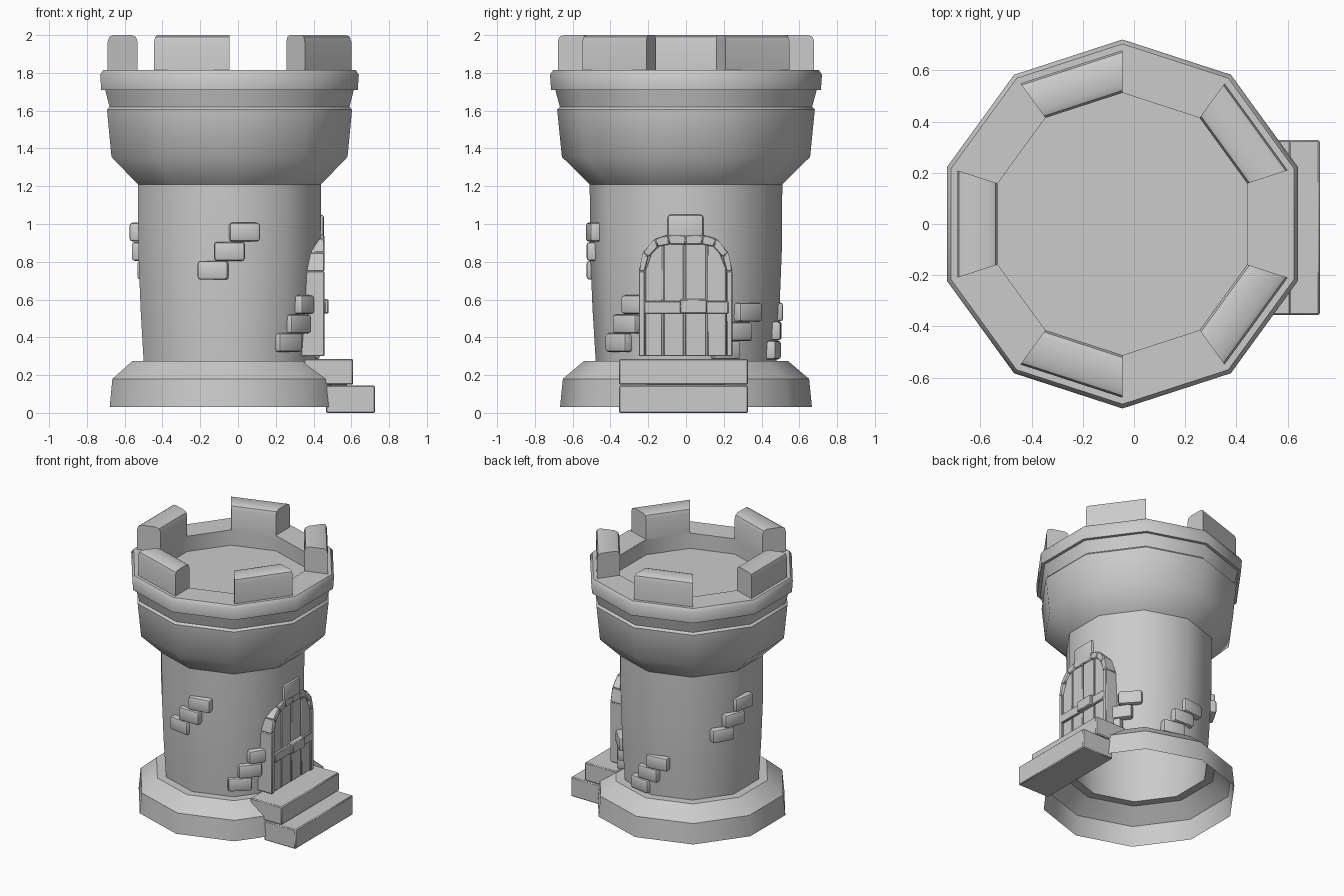
import bpy, bmesh
from math import sin, cos, radians, pi
from mathutils import Matrix, Vector

if "Cube" in bpy.data.objects:
    bpy.data.objects.remove(bpy.data.objects["Cube"])

CX = -0.045            # tower axis
SIDES = 10


def finish(bm, name, bevel=0.0, seg=1, angle=40):
    bmesh.ops.recalc_face_normals(bm, faces=bm.faces)
    if bevel:
        bmesh.ops.bevel(bm, geom=bm.edges[:], offset=bevel, segments=seg,
                        affect='EDGES', profile=0.5, clamp_overlap=True)
    me = bpy.data.meshes.new(name)
    bm.to_mesh(me)
    bm.free()
    ob = bpy.data.objects.new(name, me)
    bpy.context.collection.objects.link(ob)
    bpy.ops.object.select_all(action='DESELECT')
    ob.select_set(True)
    bpy.context.view_layer.objects.active = ob
    bpy.ops.object.shade_smooth_by_angle(angle=radians(angle))
    return ob


def polar(r, a, z):
    return Vector((CX + r * cos(a), r * sin(a), z))


def box(name, x, y, z, bevel=0.006, seg=1):
    bm = bmesh.new()
    bmesh.ops.create_cube(bm, size=1)
    for v in bm.verts:
        v.co = Vector([(lo + hi) / 2 + c * (hi - lo)
                       for c, (lo, hi) in zip(v.co, (x, y, z))])
    return finish(bm, name, bevel, seg)


def prism(name, pts, x0, x1, bevel=0.005):
    """Outline in (y, z) extruded along x."""
    bm = bmesh.new()
    f = bm.faces.new([bm.verts.new((x0, y, z)) for y, z in pts])
    ext = bmesh.ops.extrude_face_region(bm, geom=[f])
    for v in ext['geom']:
        if isinstance(v, bmesh.types.BMVert):
            v.co.x = x1
    return finish(bm, name, bevel)


# Tower shell: ten-sided lathe, open underneath, capped by the sunken floor
profile = [(.667, .03), (.652, .18), (.54, .275), (.478, .275), (.495, .55),
           (.507, .85), (.51, 1.21), (.657, 1.355), (.682, 1.605), (.668, 1.62),
           (.692, 1.71), (.714, 1.71), (.72, 1.79), (.703, 1.815),
           (.512, 1.815), (.512, 1.70)]
bm = bmesh.new()
rings = [[bm.verts.new(polar(r, pi / 2 + k * 2 * pi / SIDES, z)) for k in range(SIDES)]
         for r, z in profile]
for a, b in zip(rings, rings[1:]):
    for k in range(SIDES):
        n = (k + 1) % SIDES
        bm.faces.new((a[k], a[n], b[n], b[k]))
bm.faces.new(rings[-1])
finish(bm, "tower_shell")

# Battlements: rounded section swept across every second side
section = [(.512, 1.80), (.512, 1.965), (.521, 1.99), (.545, 2.0),
           (.65, 2.0), (.67, 1.99), (.678, 1.965), (.678, 1.80)]
for k in range(5):
    mid = radians(36 + 72 * k)
    bm = bmesh.new()
    ends = [[bm.verts.new(polar(r, mid + s * radians(18), z)) for r, z in section]
            for s in (-1, 1)]
    for i in range(len(section)):
        j = (i + 1) % len(section)
        bm.faces.new((ends[0][i], ends[0][j], ends[1][j], ends[1][i]))
    bm.faces.new(ends[0])
    bm.faces.new(ends[1])
    finish(bm, f"battlement_{k}")

# Wall bricks: staircase groups of (azimuth, height)
groups = {
    "front": [(-100, .755), (-90, .855), (-81, .957)],
    "left": [(150, .755), (160, .855), (169, .957)],
    "back": [(79, .333), (88, .435), (97, .535)],
    "door_left": [(-49, .372), (-41, .47), (-33, .573)],
    "door_right": [(26, .333), (35, .43), (43, .533)],
}
for name, bricks in groups.items():
    for i, (az, z) in enumerate(bricks):
        r = .478 + .03 * min((z - .275) / .55, 1) + .018
        ob = box(f"brick_{name}_{i}", (-.08, 0), (-.082, .082), (-.05, .05), .016, 2)
        a = radians(az)
        ob.data.transform(Matrix.Translation(polar(r, a, z)) @ Matrix.Rotation(a, 4, 'Z'))

# Steps
box("lower_step", (.465, .725), (-.355, .328), (0, .145))
box("upper_step", (.35, .61), (-.355, .328), (.15, .285))

# Door frame: arch stones between outer and inner outlines, mirrored
outer = [(.248, .30), (.248, .75), (.226, .85), (.165, .92), (.095, .942), (0, .942)]
inner = [(.216, .30), (.216, .75), (.196, .825), (.146, .88), (.085, .892), (0, .892)]
for side in (-1, 1):
    for i in range(len(outer) - 1):
        quad = [outer[i], outer[i + 1], inner[i + 1], inner[i]]
        prism(f"door_frame_{side}_{i}", [(side * y - .002, z) for y, z in quad], .335, .457)
box("keystone", (.36, .455), (-.097, .092), (.89, 1.05), .016, 2)


# Door planks, tops following the arch
def arch_z(y):
    y = min(abs(y), .216)
    for (y0, z0), (y1, z1) in zip(inner[1:], inner[2:]):
        if y1 <= y <= y0 and y0 > y1:
            return z0 + (z1 - z0) * (y0 - y) / (y0 - y1)
    return .75


edges = [-.22, -.122, -.008, .11, .218]
for i, (a, b) in enumerate(zip(edges, edges[1:])):
    a, b = a + .004, b - .004
    top = [(b + (a - b) * t / 3, arch_z(b + (a - b) * t / 3) + .005) for t in range(4)]
    prism(f"door_plank_{i}", [(a, .30), (b, .30)] + top, .34, .446, .004)
box("door_backing", (.34, .436), (-.21, .21), (.30, .76), 0)

# Door bar and latch
box("door_bar", (.42, .462), (-.222, .225), (.525, .592), .005)
box("door_latch", (.42, .48), (-.033, .112), (.525, .602), .006)
